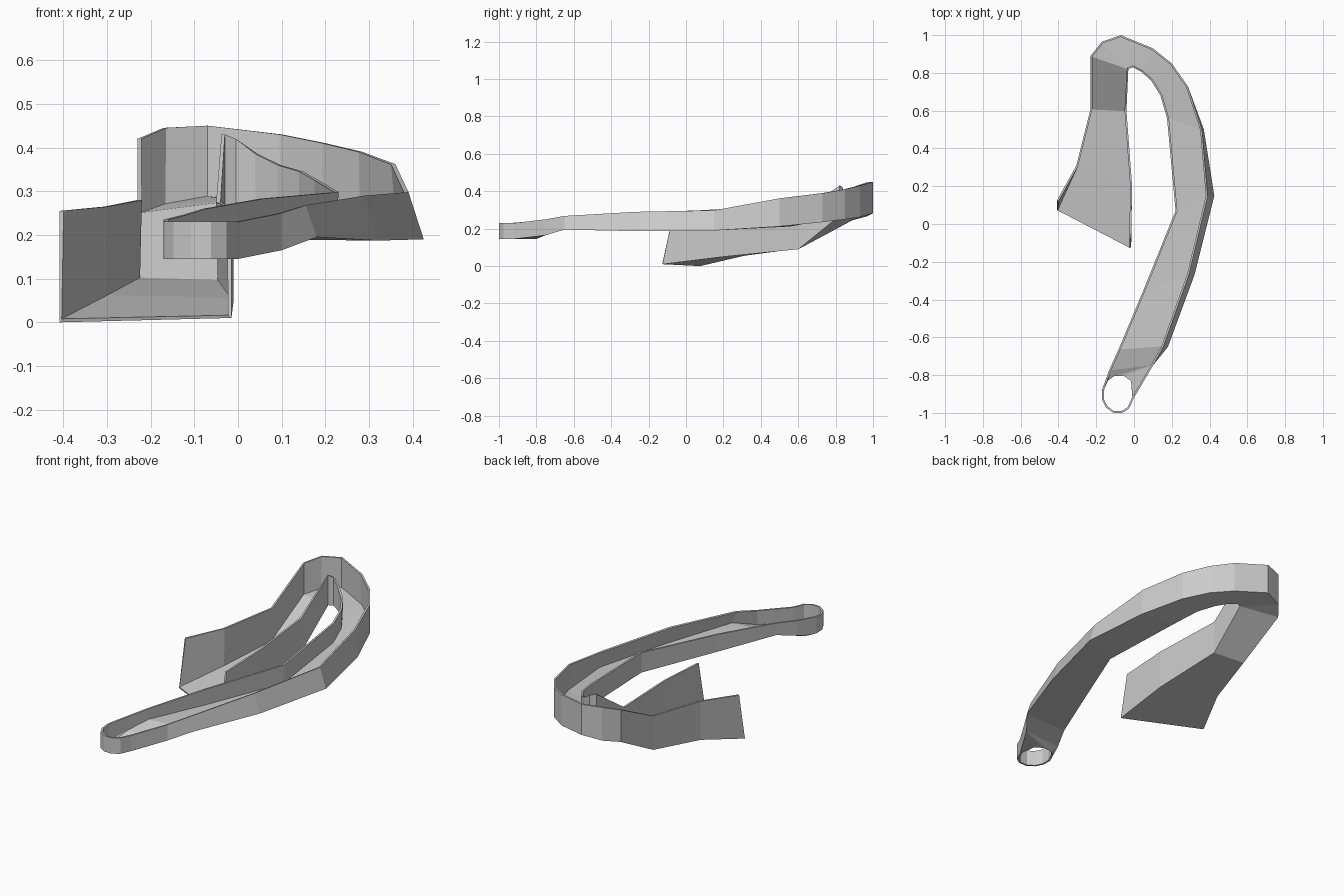
import bpy, bmesh, math

if "Cube" in bpy.data.objects:
    bpy.data.objects.remove(bpy.data.objects["Cube"])

# Wall stations from the drain end to the open chute end: x, y, floor z, rim z
outer = [(0.0, -.92, .145, .23), (.10, -.75, .165, .25), (.18, -.65, .195, .268),
         (.32, -.27, .187, .29), (.425, .15, .19, .298), (.37, .50, .212, .362),
         (.285, .73, .235, .39), (.20, .85, .25, .41), (.10, .93, .262, .43),
         (-.07, 1.0, .283, .45), (-.17, .965, .265, .445), (-.23, .89, .245, .42),
         (-.23, .61, .095, .28), (-.305, .31, .055, .265), (-.408, .075, 0, .255)]
inner = [(-.17, -.88, .145, .235), (-.13, -.77, .165, .245), (-.08, -.66, .195, .26),
         (.05, -.35, .19, .283), (.22, .07, .19, .298), (.175, .56, .212, .325),
         (.14, .68, .235, .345), (.09, .76, .25, .36), (.04, .805, .262, .385),
         (-.005, .83, .268, .42), (-.03, .82, .268, .43), (-.03, .82, .268, .43),
         (-.04, .60, .09, .275), (-.01, .20, .05, .262), (-.015, -.125, .01, .25)]
# Sideways lean of the outer rim, and how far the rims are cut back at the exit
lean = {2: .025, 3: .03, 4: .035, 5: .01}
last = len(outer) - 1

bm = bmesh.new()
known = {}


def vert(x, y, z):
    key = (round(x, 4), round(y, 4), round(z, 4))
    if key not in known:
        known[key] = bm.verts.new(key)
    return known[key]


def face(*vs):
    vs = list(dict.fromkeys(vs))
    if len(vs) > 2:
        bm.faces.new(vs)


# U-shaped channel: rim, floor edge, floor edge, rim
rows = []
for i, (o, n) in enumerate(zip(outer, inner)):
    cut = .05 if i == last else 0
    rows.append([vert(o[0] - lean.get(i, 0), o[1] + cut, o[3]), vert(*o[:3]),
                 vert(*n[:3]), vert(n[0], n[1] + cut, n[3])])
for i in range(last):
    a, b = rows[i], rows[i + 1]
    for j in range(3):
        if i == 0 and j == 1:
            continue
        face(a[j], a[j + 1], b[j + 1], b[j])

# Floor sloping down to the drain hole
rim = [rows[0][1], vert(-.015, -.83, .145), vert(-.055, -.80, .145),
       vert(-.105, -.80, .145), vert(-.145, -.825, .145), rows[0][2]]
right, left = rows[1][1], rows[1][2]
for k in range(5):
    face(rim[k + 1], rim[k], right if k < 3 else left)
face(rim[3], right, left)

# Rounded end wall around the drain hole
arc = [(math.radians(t)) for t in (-48, -75, -105, -135, -162)]
pts = [(-.085 + .088 * math.cos(t), -.9 + .1 * math.sin(t) / math.sin(math.radians(75))) for t in arc]
low = [rows[0][1]] + [vert(x, y, .145) for x, y in pts] + [rows[0][2]]
high = [rows[0][0]] + [vert(x, y, .231) for x, y in pts] + [rows[0][3]]
for k in range(len(low) - 1):
    face(low[k], low[k + 1], high[k + 1], high[k])

# Consistent normals with the floor facing down, so thickness grows inward
bmesh.ops.recalc_face_normals(bm, faces=bm.faces)
bm.faces.ensure_lookup_table()
floor = [f for f in bm.faces if rows[3][1] in f.verts and rows[3][2] in f.verts][0]
floor.normal_update()
if floor.normal.z > 0:
    bmesh.ops.reverse_faces(bm, faces=bm.faces)

mesh = bpy.data.meshes.new("curved_chute")
bm.to_mesh(mesh)
bm.free()
chute = bpy.data.objects.new("curved_chute", mesh)
bpy.context.collection.objects.link(chute)

# Thin sheet thickness
solid = chute.modifiers.new("thickness", 'SOLIDIFY')
solid.thickness = .01
solid.offset = -1
